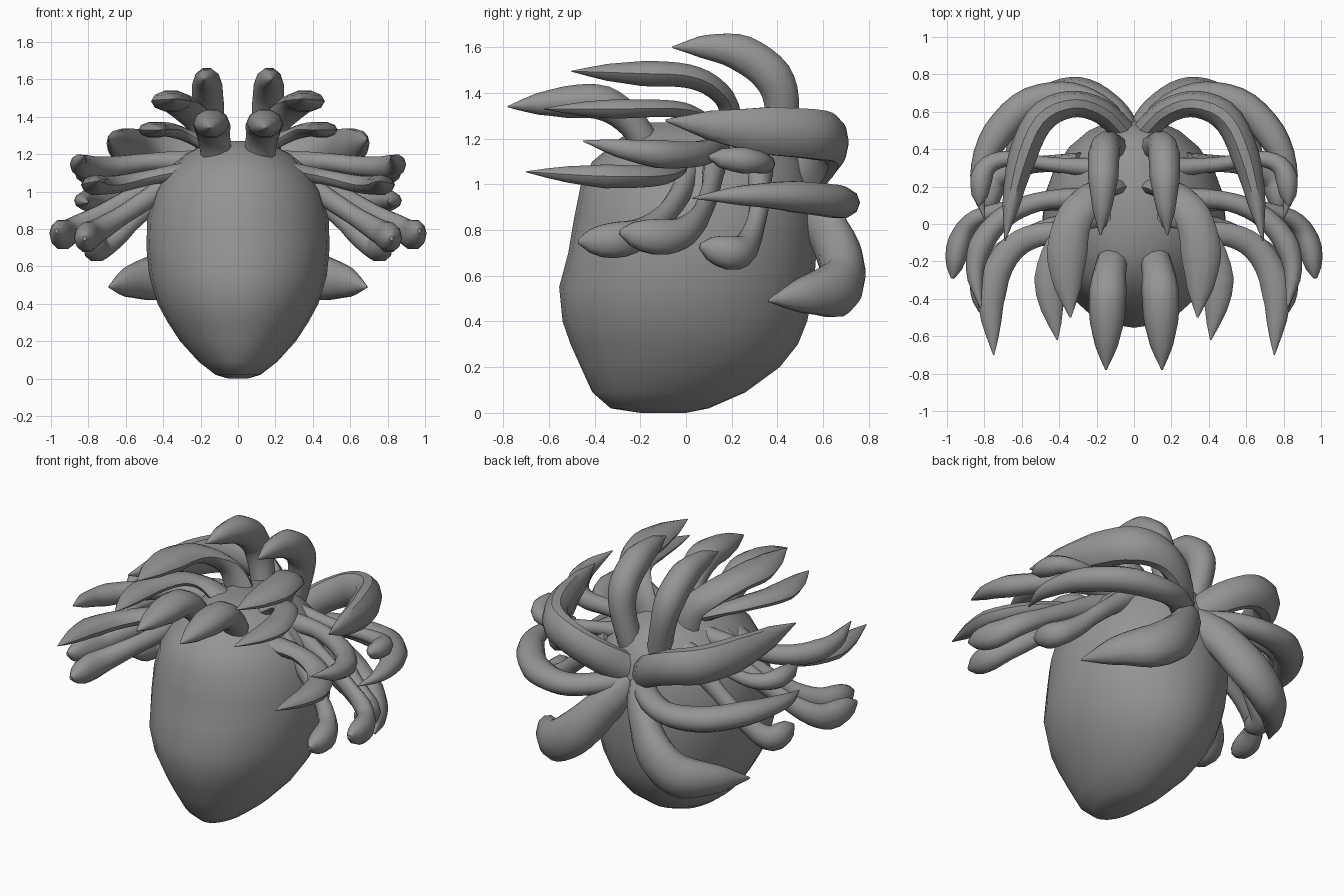
import bpy, bmesh, math
from mathutils import Vector

if "Cube" in bpy.data.objects:
    bpy.data.objects.remove(bpy.data.objects["Cube"], do_unlink=True)

GREY = (0.3, 0.3, 0.3, 1)
mat = bpy.data.materials.new("matte grey")
mat.use_nodes = True
mat.diffuse_color = GREY
mat.node_tree.nodes["Principled BSDF"].inputs["Base Color"].default_value = GREY


def loft(name, rings):
    """Skin a list of closed rings, cap both ends and shade smooth."""
    bm = bmesh.new()
    loops = [[bm.verts.new(p) for p in ring] for ring in rings]
    n = len(loops[0])
    for a, b in zip(loops, loops[1:]):
        for i in range(n):
            j = (i + 1) % n
            bm.faces.new((a[i], a[j], b[j], b[i]))
    bm.faces.new(loops[0])
    bm.faces.new(loops[-1])
    bmesh.ops.recalc_face_normals(bm, faces=bm.faces)
    me = bpy.data.meshes.new(name)
    bm.to_mesh(me)
    bm.free()
    me.materials.append(mat)
    me.polygons.foreach_set("use_smooth", [True] * len(me.polygons))
    me.set_sharp_from_angle(angle=math.radians(45))
    ob = bpy.data.objects.new(name, me)
    bpy.context.scene.collection.objects.link(ob)
    return ob


# Head: egg shape from slices (height, half width, front y, back y)
SLICES = [(0, .05, -.2, .0), (.02, .12, -.33, .1), (.09, .21, -.41, .26),
          (.2, .31, -.46, .41), (.3, .375, -.505, .49), (.4, .43, -.54, .53),
          (.55, .475, -.555, .56), (.7, .49, -.515, .57), (.85, .485, -.49, .57),
          (1, .445, -.46, .55), (1.1, .385, -.41, .52), (1.2, .28, -.29, .44),
          (1.27, .15, -.17, .32)]


def head_ring(z, w, front, back, sides=24):
    ring = []
    mid = (front + back) / 2
    for i in range(sides):
        a = math.tau * i / sides
        ring.append((w * math.cos(a), mid + (back - front) / 2 * math.sin(a), z))
    return ring


loft("head", [head_ring(*s) for s in SLICES])

# Thickness along a lock: position, share of full radius
SPIKE = [(0, 1), (.25, .75), (.5, .9), (.68, 1), (.86, .62), (1, .04)]
HORN = [(0, .8), (.25, .85), (.45, 1), (.65, .95), (.85, .58), (1, .04)]
CLUB = [(0, .9), (.25, .65), (.5, .6), (.7, .8), (.82, 1), (.93, .8), (1, .15)]


def share(profile, u):
    for (a, ra), (b, rb) in zip(profile, profile[1:]):
        if u <= b:
            return ra + (rb - ra) * (u - a) / (b - a)
    return profile[-1][1]


def smooth_path(points, steps=4):
    p = [Vector(q) for q in points]
    p = [2 * p[0] - p[1]] + p + [2 * p[-1] - p[-2]]
    out = []
    for a, b, c, d in zip(p, p[1:], p[2:], p[3:]):
        for s in range(steps):
            t = s / steps
            out.append(.5 * (2 * b + (c - a) * t + (2 * a - 5 * b + 4 * c - d) * t * t
                             + (3 * b - a - 3 * c + d) * t ** 3))
    return out + [p[-2]]


def lock(name, points, width, height, profile=SPIKE, across=None, sides=10):
    """Sweep a tapered oval along a path and mirror it to the other side."""
    path = smooth_path(points)
    lengths = [0]
    for a, b in zip(path, path[1:]):
        lengths.append(lengths[-1] + (b - a).length)
    rings = []
    for i, p in enumerate(path):
        t = (path[min(i + 1, len(path) - 1)] - path[max(i - 1, 0)]).normalized()
        side = Vector(across) if across else t.cross(Vector((0, 0, 1)))
        side = (side - t * side.dot(t)).normalized()
        up = side.cross(t)
        r = share(profile, lengths[i] / lengths[-1])
        rings.append([p + r * (side * width * math.cos(math.tau * k / sides)
                               + up * height * math.sin(math.tau * k / sides))
                      for k in range(sides)])
    ob = loft(name, rings)
    ob.modifiers.new("mirror", "MIRROR").use_axis[0] = True


X = (1, 0, 0)
# Upright locks that curl forward over the crown
lock("crown_lock", [(.09, .4, 1.1), (.14, .42, 1.33), (.16, .38, 1.47), (.165, .25, 1.57),
                    (.17, .1, 1.6), (.18, -.06, 1.6)], .085, .09, HORN, X)
lock("upper_lock", [(.09, .2, 1.12), (.17, .19, 1.33), (.26, .12, 1.425), (.33, 0, 1.475),
                    (.36, -.2, 1.485), (.34, -.5, 1.495)], .11, .06, SPIKE, X)
lock("front_lock", [(.1, -.14, 1.1), (.125, -.23, 1.26), (.14, -.36, 1.355),
                    (.145, -.53, 1.36), (.15, -.78, 1.34)], .1, .08, HORN, X)

# Locks that sweep out from the top and forward
lock("temple_lock", [(.08, .05, 1.2), (.25, .04, 1.29), (.37, -.06, 1.33),
                     (.45, -.3, 1.33), (.41, -.62, 1.33)], .085, .045)
lock("brow_lock", [(.2, .13, 1.16), (.45, .13, 1.16), (.66, .06, 1.135),
                   (.8, -.08, 1.13), (.85, -.25, 1.15), (.82, -.45, 1.19)], .065, .065)
lock("cheek_lock", [(.2, -.1, 1.12), (.45, -.05, 1.08), (.65, -.13, 1.04),
                    (.76, -.35, 1.035), (.75, -.7, 1.055)], .08, .055)
lock("ear_lock", [(.2, .3, 1.14), (.45, .32, 1.11), (.67, .35, 1.09),
                  (.8, .29, 1.1), (.83, .1, 1.12)], .06, .06, CLUB)

# Drooping side locks with rounded ends
lock("front_droop", [(.26, .03, 1.12), (.5, -.03, .95), (.7, -.14, .82),
                     (.8, -.28, .76), (.82, -.47, .75)], .07, .085, CLUB)
lock("middle_droop", [(.28, .13, 1.12), (.6, .1, .95), (.84, .03, .82),
                      (.93, -.09, .77), (.97, -.29, .79)], .065, .085, CLUB)
lock("rear_droop", [(.28, .32, 1.08), (.5, .32, .9), (.65, .28, .76),
                    (.75, .22, .7), (.78, .06, .73)], .07, .08, CLUB)

# Long locks that spread from the back and wrap around the sides
lock("back_upper_lock", [(.03, .47, 1), (.17, .6, 1.11), (.34, .64, 1.19), (.51, .55, 1.22),
                         (.62, .28, 1.24), (.69, -.09, 1.28)], .08, .115, HORN)
lock("back_middle_lock", [(.03, .47, .96), (.2, .63, .94), (.38, .685, .92), (.6, .62, .93),
                          (.77, .42, .95), (.83, .2, .95), (.8, .03, .94)], .085, .075, HORN)
lock("back_lower_lock", [(.03, .47, .95), (.12, .6, .83), (.26, .68, .66), (.41, .67, .55),
                         (.56, .55, .52), (.69, .36, .49)], .1, .13, HORN)
